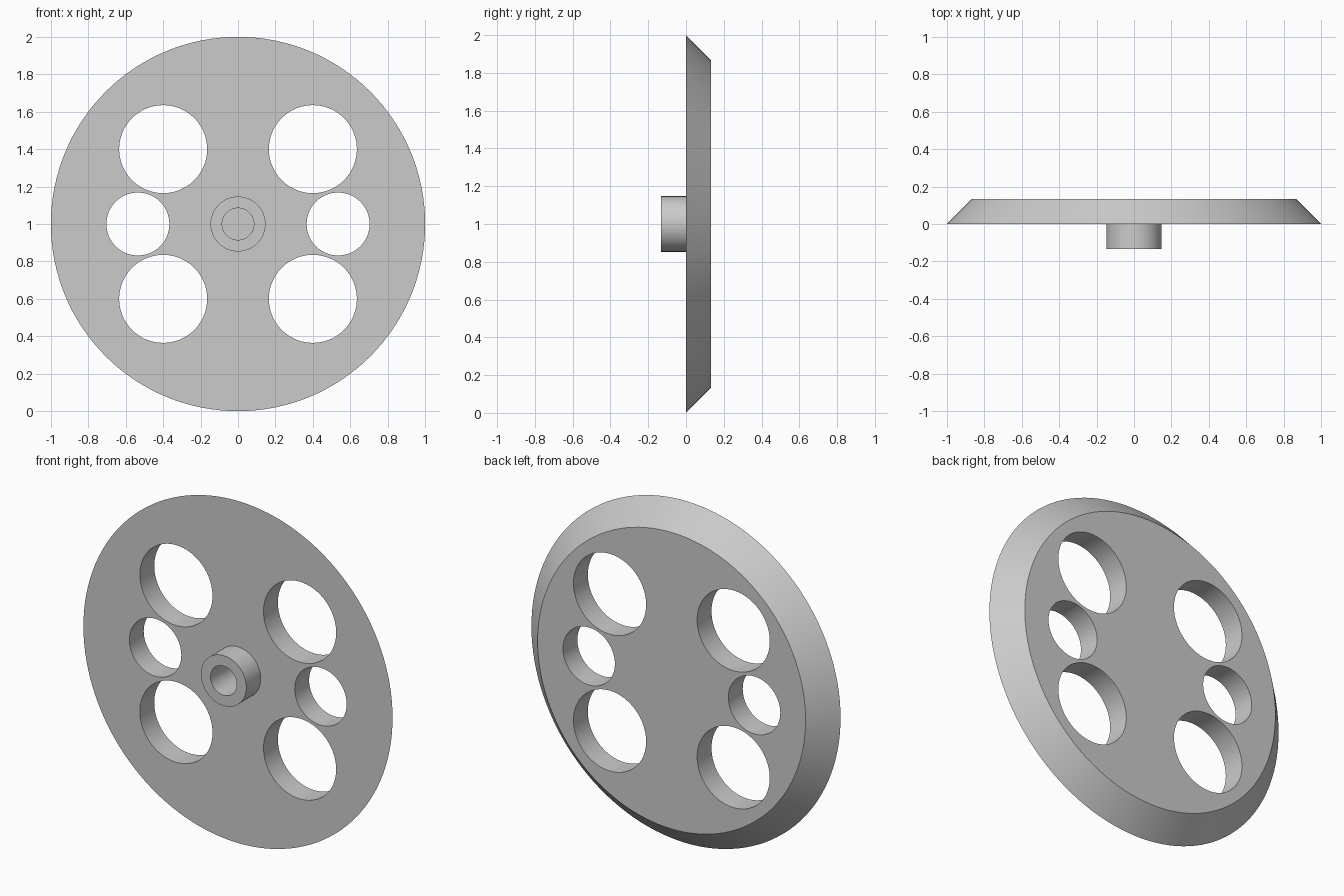
import bpy
import math

cube = bpy.data.objects.get("Cube")
if cube:
    bpy.data.objects.remove(cube, do_unlink=True)

THICK = 0.133      # plate thickness, also how far the hub stands out
CENTRE = 1.0       # height of the axle

grey = bpy.data.materials.new("plain grey")
grey.use_nodes = True
colour = (0.6, 0.6, 0.6, 1)
grey.diffuse_color = colour
grey.node_tree.nodes["Principled BSDF"].inputs["Base Color"].default_value = colour


def disc(name, x, z, front, back, r_front, r_back=None, sides=96):
    """Round solid along y, from its front to its back depth."""
    bpy.ops.mesh.primitive_cone_add(
        vertices=sides, radius1=r_front,
        radius2=r_front if r_back is None else r_back,
        depth=back - front, location=(x, (front + back) / 2, z),
        rotation=(-math.pi / 2, 0, 0))
    obj = bpy.context.object
    obj.name = name
    obj.data.materials.append(grey)
    return obj


def combine(target, tool, operation):
    """Apply a boolean and discard the tool."""
    tool.hide_render = True
    mod = target.modifiers.new(operation.lower(), "BOOLEAN")
    mod.operation = operation
    mod.solver = "EXACT"
    mod.object = tool
    bpy.ops.object.select_all(action="DESELECT")
    bpy.context.view_layer.objects.active = target
    target.select_set(True)
    bpy.ops.object.modifier_apply(modifier=mod.name)
    bpy.data.objects.remove(tool, do_unlink=True)


# Bevelled plate, wide face to the front
wheel = disc("wheel_disc", 0, CENTRE, 0, THICK, 1.0, 1.0 - THICK, sides=128)

# Hub on the front, rooted in the plate
combine(wheel, disc("hub", 0, CENTRE, -THICK, 0.03, 0.147), "UNION")

# Blind axle bore
combine(wheel, disc("bore_cutter", 0, CENTRE, -0.3, 0.06, 0.085), "DIFFERENCE")

# Through holes: two large and one small on each side
for side in (-1, 1):
    for x, dz, radius in ((0.4, 0.4, 0.235), (0.4, -0.4, 0.235), (0.535, 0, 0.168)):
        cutter = disc("hole_cutter", side * x, CENTRE + dz, -0.3, 0.3, radius)
        combine(wheel, cutter, "DIFFERENCE")

bpy.ops.object.shade_smooth_by_angle(angle=math.radians(30))
